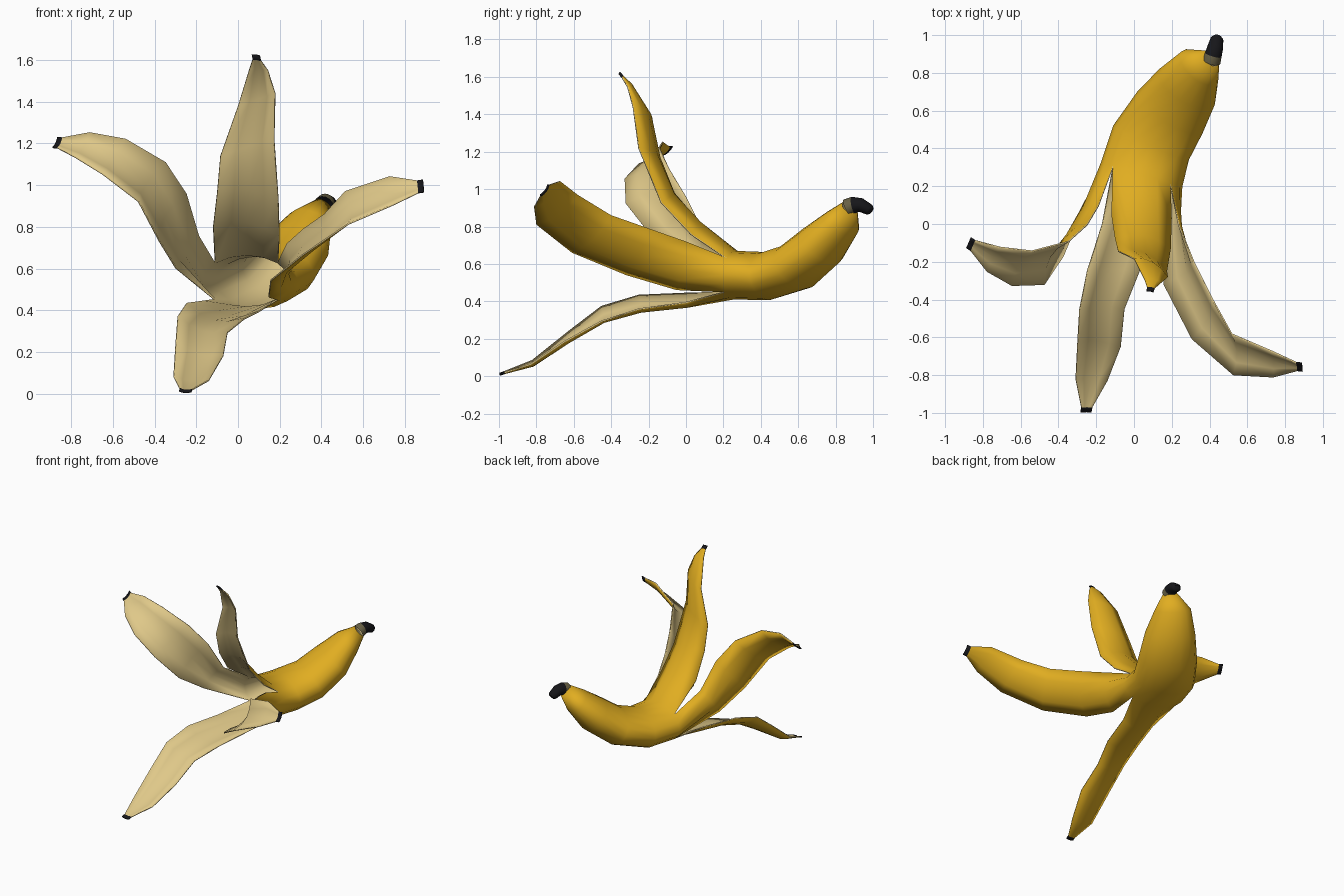
import bpy, bmesh, math
from mathutils import Vector as V

if "Cube" in bpy.data.objects:
    bpy.data.objects.remove(bpy.data.objects["Cube"])


def mat(name, r, g, b):
    m = bpy.data.materials.new(name)
    m.diffuse_color = (r, g, b, 1)
    m.use_nodes = True
    m.node_tree.nodes["Principled BSDF"].inputs["Base Color"].default_value = m.diffuse_color
    return m


yellow = mat("yellow_skin", .75, .42, .015)
cream = mat("cream_inside", .74, .58, .25)
black = mat("black_tip", .008, .008, .01)
collar = mat("grey_collar", .14, .12, .06)
N = 16


def tube(bm, sections):
    """Elliptical rings (x, y, z, half width, half height) joined by quads."""
    cs = [V(s[:3]) for s in sections]
    rings, faces = [], []
    for k, s in enumerate(sections):
        t = (cs[min(k + 1, len(cs) - 1)] - cs[max(k - 1, 0)]).normalized()
        side = t.cross(V((0, 0, 1))).normalized()
        up = side.cross(t)
        ring = []
        for i in range(N):
            a = math.radians(135 - 360 * i / N)
            ring.append(bm.verts.new(cs[k] + side * s[3] * math.cos(a) + up * s[4] * math.sin(a)))
        rings.append(ring)
    for k in range(len(rings) - 1):
        p, q = rings[k], rings[k + 1]
        faces.append([bm.faces.new((p[i], p[(i + 1) % N], q[(i + 1) % N], q[i])) for i in range(N)])
    return rings, faces


def petal(bm, arc, rows):
    """Bowed strip grown from a quarter of the open ring; rows give both edges."""
    n = len(arc) - 1
    pairs = [(arc[0].co.copy(), arc[-1].co.copy())] + [(V(r[:3]), V(r[3:])) for r in rows]
    mids = [(a + b) / 2 for a, b in pairs]
    # short black end
    d = (mids[-1] - mids[-2]).normalized() * .028
    pairs.append((pairs[-1][0] + d, pairs[-1][1] + d))
    mids.append(mids[-1] + d)
    prev = arc
    for k in range(1, len(pairs)):
        a, b = pairs[k]
        t = mids[min(k + 1, len(mids) - 1)] - mids[k - 1]
        nrm = t.cross(b - a).normalized()
        bow = (.2 - .015 * k) * (b - a).length
        cur = []
        for i in range(n + 1):
            u = i / n
            cur.append(bm.verts.new(a.lerp(b, u) + nrm * bow * 4 * u * (1 - u)))
        for i in range(n):
            f = bm.faces.new((prev[i], cur[i], cur[i + 1], prev[i + 1]))
            f.material_index = 2 if k == len(pairs) - 1 else 0
        prev = cur


def finish(bm, name, mats):
    me = bpy.data.meshes.new(name)
    bm.to_mesh(me)
    bm.free()
    ob = bpy.data.objects.new(name, me)
    bpy.context.collection.objects.link(ob)
    for m in mats:
        me.materials.append(m)
    bpy.ops.object.select_all(action='DESELECT')
    ob.select_set(True)
    bpy.context.view_layer.objects.active = ob
    bpy.ops.object.shade_smooth_by_angle(angle=math.radians(50))
    return ob


# closed half of the peel
bm = bmesh.new()
rings, _ = tube(bm, [
    (.04, .26, .54, .225, .13), (.09, .43, .535, .22, .13),
    (.19, .59, .585, .205, .13), (.28, .725, .70, .175, .125),
    (.345, .83, .82, .125, .09), (.415, .875, .905, .045, .045)])
mouth = rings[0]

# four opened strips: upper, right, lower, left
upper = [(-.12, .05, .80, .20, .03, .76), (-.10, -.08, .97, .195, -.13, .93),
         (-.085, -.14, 1.14, .175, -.25, 1.22), (0, -.18, 1.38, .18, -.28, 1.44),
         (.055, -.29, 1.56, .145, -.31, 1.55), (.07, -.335, 1.605, .11, -.34, 1.60)]
right = [(.24, 0, .72, .15, -.05, .46), (.32, -.20, .79, .16, -.32, .54),
         (.42, -.40, .86, .31, -.61, .66), (.52, -.58, .97, .53, -.80, .81),
         (.73, -.67, 1.04, .74, -.81, .90), (.86, -.73, 1.02, .865, -.775, .96)]
lower = [(.10, 0, .39, -.17, 0, .44), (.03, -.25, .355, -.25, -.25, .43),
         (-.05, -.45, .29, -.29, -.45, .37), (-.07, -.65, .18, -.30, -.62, .24),
         (-.14, -.83, .06, -.31, -.82, .08), (-.22, -.97, .015, -.28, -.97, .02)]
left = [(-.30, .02, .60, -.19, .10, .76), (-.38, -.17, .73, -.25, 0, .96),
        (-.48, -.32, .92, -.35, -.09, 1.11), (-.65, -.325, 1.05, -.54, -.14, 1.22),
        (-.78, -.25, 1.13, -.71, -.12, 1.25), (-.865, -.14, 1.175, -.84, -.085, 1.225)]
for q, rows in enumerate((upper, right, lower, left)):
    petal(bm, [mouth[(q * 4 + i) % N] for i in range(5)], rows)
peel = finish(bm, "banana_peel", [yellow, cream, black, black])
sol = peel.modifiers.new("thickness", 'SOLIDIFY')
sol.thickness = .008
sol.offset = -1
sol.material_offset = 1
sol.material_offset_rim = 1

# collar and stem
bm = bmesh.new()
rings, faces = tube(bm, [
    (.41, .865, .90, .05, .05), (.42, .895, .915, .045, .045),
    (.43, .935, .915, .042, .037), (.44, .98, .89, .034, .03),
    (.443, .99, .882, .022, .02)])
for band in faces[1:]:
    for f in band:
        f.material_index = 1
bm.faces.new(rings[-1]).material_index = 1
finish(bm, "stem", [collar, black])
